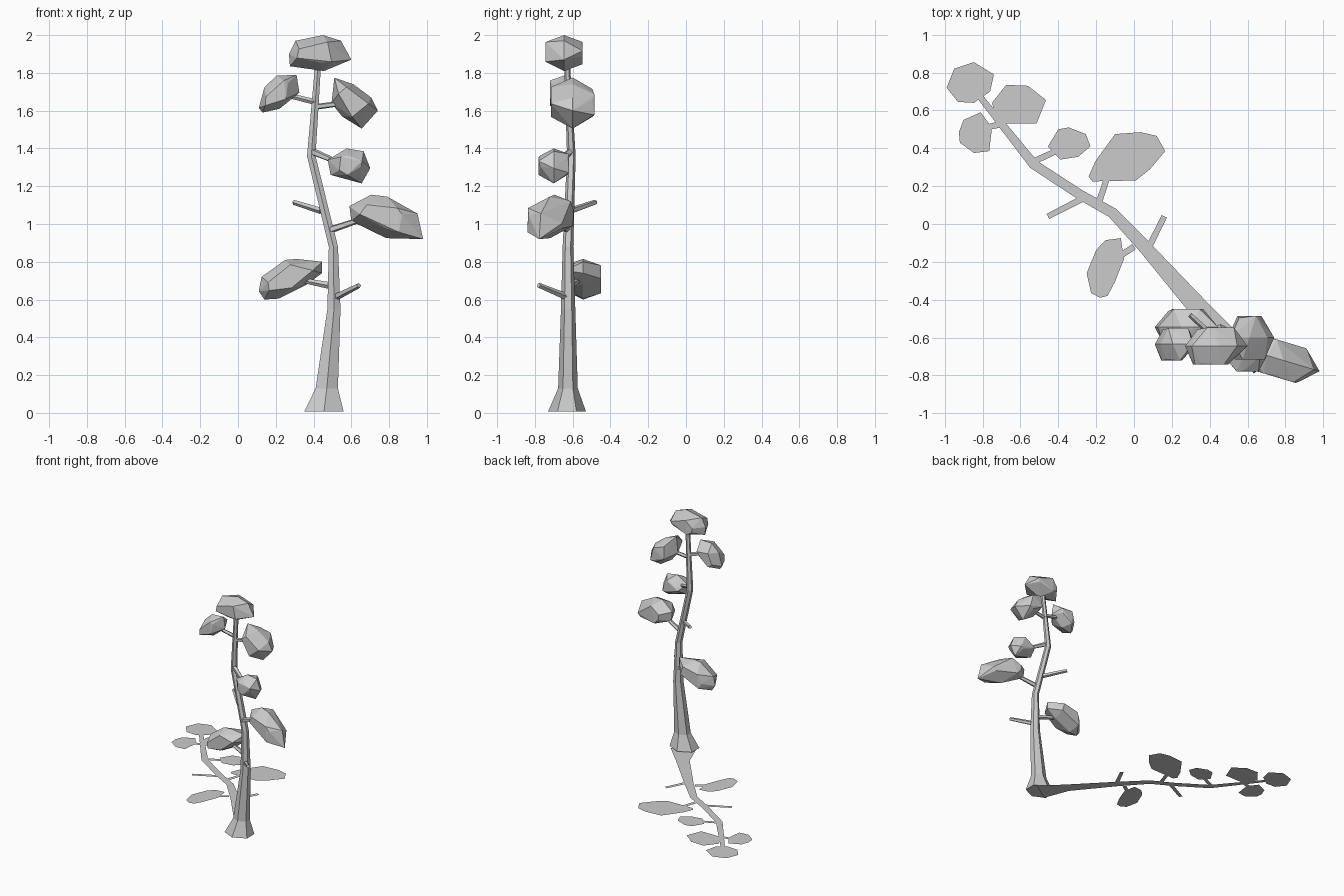
import bpy, bmesh, math
from mathutils import Vector

if "Cube" in bpy.data.objects:
    bpy.data.objects.remove(bpy.data.objects["Cube"])


def finish(name, bm):
    mesh = bpy.data.meshes.new(name)
    bm.to_mesh(mesh)
    bm.free()
    obj = bpy.data.objects.new(name, mesh)
    bpy.context.collection.objects.link(obj)
    return obj


def loft(bm, rings):
    """Skin a list of closed point rings and cap both ends."""
    loops = [[bm.verts.new(p) for p in ring] for ring in rings]
    n = len(loops[0])
    for a, b in zip(loops, loops[1:]):
        for i in range(n):
            j = (i + 1) % n
            bm.faces.new((a[i], a[j], b[j], b[i]))
    bm.faces.new(loops[0][::-1])
    bm.faces.new(loops[-1])
    bmesh.ops.recalc_face_normals(bm, faces=bm.faces)


# Trunk: flared hexagonal sections (x, y, z, rx, ry)
sections = [(.455, -.63, .008, .12, .10), (.47, -.625, .13, .068, .052),
            (.508, -.624, .55, .040, .038), (.505, -.625, .88, .028, .028),
            (.388, -.607, 1.36, .026, .023), (.425, -.63, 1.86, .018, .015)]
bm = bmesh.new()
angles = [math.radians(60 * i - 90) for i in range(6)]
loft(bm, [[(x + rx * math.cos(a), y + ry * math.sin(a), z) for a in angles]
          for x, y, z, rx, ry in sections])
finish("trunk", bm)


# Branches and bare stubs
def branch(name, start, end, r0=.020, r1=.014):
    start, end = Vector(start), Vector(end)
    q = (end - start).to_track_quat('Z', 'Y')
    bm = bmesh.new()
    loft(bm, [[c + q @ Vector((r * math.cos(k * math.tau / 5),
                               r * math.sin(k * math.tau / 5), 0)) for k in range(5)]
              for c, r in ((start, r0), (end, r1))])
    finish(name, bm)


branch("lower_stub", (.51, -.625, .61), (.64, -.78, .675))
branch("upper_stub", (.44, -.61, 1.07), (.297, -.48, 1.115), .018)
branch("low_left_branch", (.51, -.62, .67), (.35, -.57, .70))
branch("mid_right_branch", (.49, -.63, .97), (.67, -.68, 1.03))
branch("small_right_branch", (.39, -.61, 1.385), (.52, -.68, 1.33))
branch("high_left_branch", (.41, -.62, 1.645), (.27, -.63, 1.68), .016)
branch("high_right_branch", (.41, -.62, 1.62), (.56, -.61, 1.64), .016)


# Foliage clumps: front outline bulged to front and back, then hulled
def clump(name, outline, y, depth, slope=0):
    pts = [Vector(p) for p in outline]
    mid = sum(pts, Vector((0, 0))) / len(pts)
    halves = [(p + q) / 2 for p, q in zip(pts, pts[1:] + pts[:1])]
    bm = bmesh.new()
    for ring, scale, offset in ((pts, 1, 0), (halves[::2], .72, -1),
                                (halves[1::2], .72, 1), (pts[::2], .55, .9),
                                (pts[1::2], .55, -.9)):
        for p in ring:
            v = mid + (p - mid) * scale
            bm.verts.new((v.x, y + offset * depth + slope * (v.x - mid.x), v.y))
    hull = bmesh.ops.convex_hull(bm, input=bm.verts)
    spare = [v for v in bm.verts if not v.link_faces]
    bmesh.ops.delete(bm, geom=spare, context='VERTS')
    bmesh.ops.recalc_face_normals(bm, faces=bm.faces)
    finish(name, bm)


clump("crown_foliage", [(.27, 1.90), (.305, 1.97), (.45, 2.0), (.545, 1.97), (.60, 1.87),
                        (.455, 1.81), (.275, 1.835)], -.645, .098)
clump("high_left_foliage", [(.11, 1.615), (.14, 1.725), (.205, 1.785), (.31, 1.79),
                            (.325, 1.695), (.22, 1.61), (.13, 1.59)], -.635, .085)
clump("high_right_foliage", [(.51, 1.775), (.61, 1.74), (.705, 1.67), (.74, 1.60),
                             (.655, 1.505), (.55, 1.57), (.495, 1.64)], -.60, .115)
clump("small_right_foliage", [(.475, 1.34), (.575, 1.40), (.665, 1.385), (.70, 1.295),
                              (.655, 1.215), (.49, 1.26)], -.70, .08)
clump("mid_right_foliage", [(.59, 1.095), (.705, 1.155), (.79, 1.145), (.95, 1.055),
                            (.98, .92), (.785, .925), (.60, 1.015)], -.715, .10, -.3)
clump("low_left_foliage", [(.11, .645), (.125, .72), (.25, .81), (.31, .815), (.445, .80),
                           (.445, .74), (.365, .68), (.215, .605), (.14, .60)], -.545, .095)


# Flat cast shadow on the ground
def ribbon(bm, path):
    rows = []
    for i, (x, y, w) in enumerate(path):
        a, b = path[max(i - 1, 0)], path[min(i + 1, len(path) - 1)]
        side = Vector((a[1] - b[1], b[0] - a[0], 0)).normalized() * w
        c = Vector((x, y, 0))
        rows.append((bm.verts.new(c + side), bm.verts.new(c - side)))
    for (l0, r0), (l1, r1) in zip(rows, rows[1:]):
        bm.faces.new((l0, r0, r1, l1))


bm = bmesh.new()
ribbon(bm, [(.455, -.62, .10), (.33, -.43, .052), (.06, -.125, .035), (-.115, .06, .028),
            (-.285, .155, .026), (-.53, .315, .026), (-.82, .68, .016)])
for x0, y0, x1, y1 in ((.07, -.14, .16, .04), (-.26, .14, -.455, .04), (0, -.12, -.09, -.18),
                       (-.19, .10, -.14, .25), (-.53, .33, -.40, .39),
                       (-.69, .53, -.78, .51), (-.70, .53, -.65, .61)):
    ribbon(bm, [(x0, y0, .017), (x1, y1, .015)])

blobs = [
    [(-.99, .72), (-.95, .82), (-.845, .855), (-.74, .79), (-.76, .70), (-.845, .64), (-.93, .645)],
    [(-.75, .64), (-.675, .735), (-.56, .73), (-.465, .655), (-.515, .53), (-.72, .53)],
    [(-.925, .485), (-.90, .55), (-.81, .59), (-.75, .51), (-.765, .385), (-.845, .375), (-.92, .43)],
    [(-.455, .41), (-.40, .50), (-.345, .51), (-.255, .475), (-.23, .41), (-.295, .355), (-.39, .34)],
    [(-.24, .25), (-.205, .33), (-.10, .475), (.035, .485), (.12, .465), (.165, .385),
     (.085, .29), (.01, .23), (-.22, .225)],
    [(-.25, -.26), (-.20, -.137), (-.15, -.085), (-.07, -.075), (-.053, -.185),
     (-.10, -.305), (-.14, -.38), (-.18, -.39), (-.227, -.364)]]
for blob in blobs:
    bm.faces.new([bm.verts.new((x, y, 0)) for x, y in blob])
bmesh.ops.triangulate(bm, faces=bm.faces)
for f in bm.faces:
    f.normal_update()
    if f.normal.z < 0:
        f.normal_flip()
finish("ground_shadow", bm)
